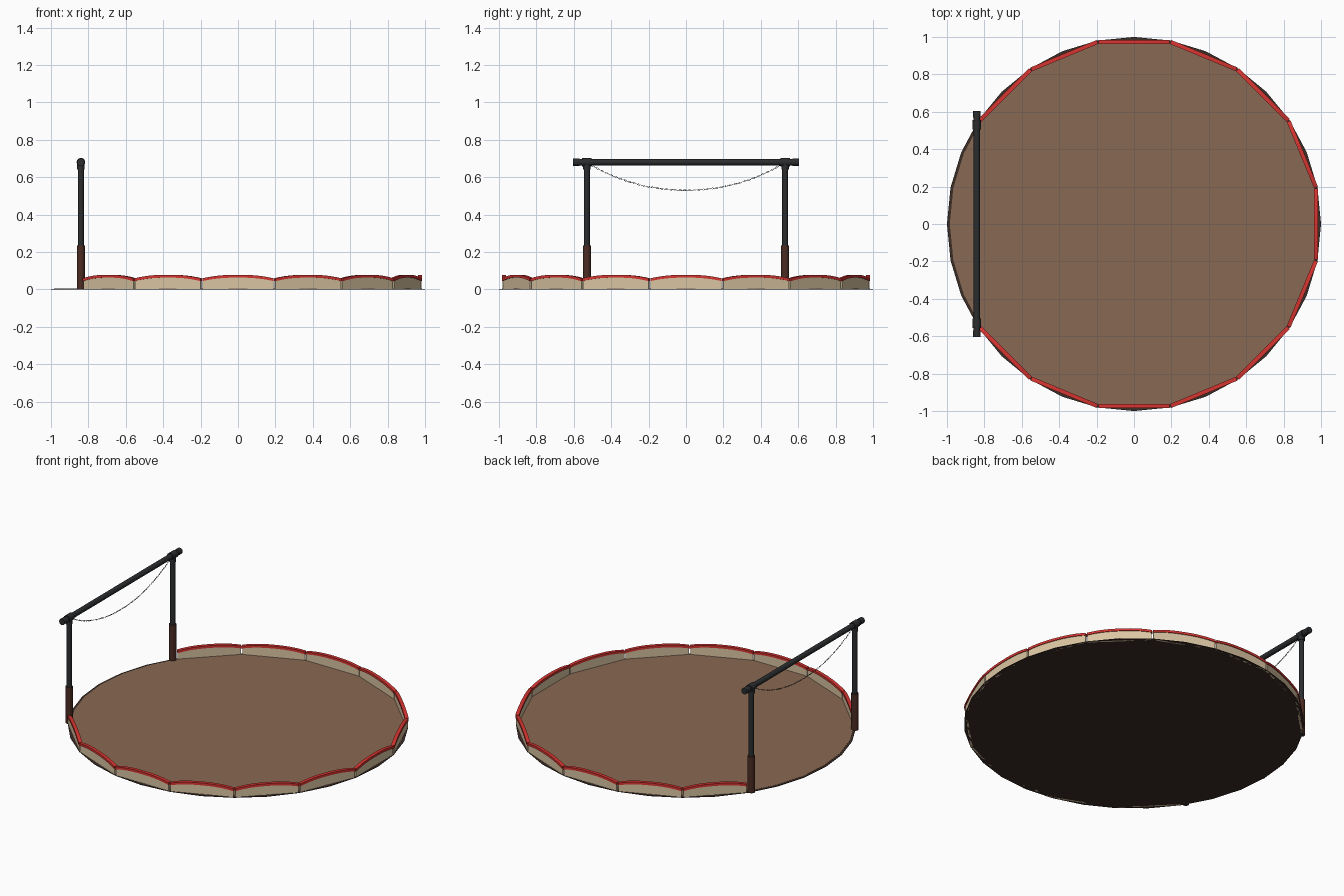
import bpy, bmesh
from math import sin, cos, pi, radians, cosh, sqrt, atan2
from mathutils import Vector, Matrix

if "Cube" in bpy.data.objects:
    bpy.data.objects.remove(bpy.data.objects["Cube"])


def material(name, rgb):
    m = bpy.data.materials.new(name)
    m.diffuse_color = (*rgb, 1)
    m.use_nodes = True
    m.node_tree.nodes["Principled BSDF"].inputs["Base Color"].default_value = m.diffuse_color
    return m


EARTH = material("earth", (0.25, 0.14, 0.085))
DARK = material("dark_earth", (0.045, 0.026, 0.02))
CREAM = material("cream", (0.70, 0.56, 0.36))
RED = material("red", (0.68, 0.035, 0.03))
IRON = material("iron", (0.024, 0.026, 0.028))
WOOD = material("wood", (0.07, 0.025, 0.016))


def add_object(name, bm, mat):
    bmesh.ops.recalc_face_normals(bm, faces=bm.faces)
    me = bpy.data.meshes.new(name)
    bm.to_mesh(me)
    bm.free()
    me.materials.append(mat)
    ob = bpy.data.objects.new(name, me)
    bpy.context.collection.objects.link(ob)
    return ob


def cylinder(name, a, b, r, sides, mat):
    a, b = Vector(a), Vector(b)
    bm = bmesh.new()
    turn = (b - a).to_track_quat('Z', 'Y').to_matrix().to_4x4()
    bmesh.ops.create_cone(bm, cap_ends=True, segments=sides, radius1=r, radius2=r,
                          depth=(b - a).length,
                          matrix=Matrix.Translation((a + b) / 2) @ turn)
    return add_object(name, bm, mat)


def arched_strip(name, half, thick, low, high, angle, mat, steps=12):
    """Solid strip between two height functions, set on a chord of the ring."""
    bm = bmesh.new()
    rows = []
    for i in range(steps + 1):
        t = 2 * i / steps - 1
        z0, z1 = low(t), high(t)
        rows.append([bm.verts.new((APOTHEM + dx * thick / 2, t * half, z))
                     for dx, z in ((-1, z0), (1, z0), (1, z1), (-1, z1))])
    for p, q in zip(rows, rows[1:]):
        for k in range(4):
            bm.faces.new((p[k], p[(k + 1) % 4], q[(k + 1) % 4], q[k]))
    bm.faces.new(rows[0])
    bm.faces.new(rows[-1])
    bmesh.ops.rotate(bm, verts=bm.verts, matrix=Matrix.Rotation(angle, 3, 'Z'))
    return add_object(name, bm, mat)


# Ground disc: dark base with an earth surface on top
def disc(name, r, z0, z1, mat):
    bm = bmesh.new()
    ring = [bm.verts.new((r * cos(i * pi / 16), r * sin(i * pi / 16), z0)) for i in range(32)]
    face = bm.faces.new(ring)
    top = bmesh.ops.extrude_face_region(bm, geom=[face])["geom"]
    bmesh.ops.translate(bm, vec=(0, 0, z1 - z0),
                        verts=[v for v in top if isinstance(v, bmesh.types.BMVert)])
    add_object(name, bm, mat)


disc("base_disc", 1.0, 0.0, 0.003, DARK)
disc("arena_floor", 0.985, 0.002, 0.004, EARTH)

# Ring of thirteen padded barrier panels, open on the left
APOTHEM = 0.974


def crest(t):
    return 0.051 + 0.019 * (1 - abs(t) ** 2.4)


for k in range(-6, 7):
    ang = k * radians(22.5)
    arched_strip("barrier_panel", 0.189, 0.012, lambda t: 0.0, crest, ang, CREAM)
    arched_strip("barrier_padding", 0.191, 0.022, lambda t: crest(t) - 0.007,
                 lambda t: crest(t) + 0.008, ang, RED)

# Gate: posts with wooden sleeves, crossbar, joints and end caps
GX, GY, GZ = -0.84, 0.53, 0.68
for s, side in ((-1, "front"), (1, "back")):
    y = s * GY
    cylinder(side + "_post", (GX, y, 0), (GX, y, GZ), 0.016, 12, IRON)
    cylinder(side + "_sleeve", (GX, y, 0), (GX, y, 0.235), 0.022, 12, WOOD)
    cylinder(side + "_joint", (GX, y - 0.025, GZ), (GX, y + 0.025, GZ), 0.023, 12, IRON)
    cylinder(side + "_post_collar", (GX, y, GZ - 0.04), (GX, y, GZ), 0.02, 12, IRON)
    cylinder(side + "_end_cap", (GX, s * 0.57, GZ), (GX, s * 0.605, GZ), 0.02, 12, IRON)
cylinder("crossbar", (GX, -0.58, GZ), (GX, 0.58, GZ), 0.017, 12, IRON)

# Hanging chain of alternating links
SAG, SPAN, N = 0.14, 0.515, 84


def hang(u):
    y = (2 * u - 1) * SPAN
    return Vector((GX, y, 0.53 + SAG * (cosh(1.2 * y / SPAN) - 1) / (cosh(1.2) - 1)))


bm = bmesh.new()
for i in range(N):
    p, q = hang(i / N), hang((i + 1) / N)
    d = q - p
    frame = (Matrix.Translation((p + q) / 2) @ Matrix.Rotation(atan2(d.z, d.y), 4, 'X')
             @ Matrix.Rotation(pi / 2 * (i % 2), 4, 'Y'))
    loops = []
    for a in range(8):
        c = Vector((0.0032 * cos(a * pi / 4), (d.length * 0.58) * sin(a * pi / 4), 0))
        out = Vector((cos(a * pi / 4), sin(a * pi / 4), 0))
        loops.append([bm.verts.new(frame @ (c + 0.0011 * (cos(b * pi / 2) * out
                      + sin(b * pi / 2) * Vector((0, 0, 1))))) for b in range(4)])
    for a in range(8):
        m, n = loops[a], loops[(a + 1) % 8]
        for b in range(4):
            bm.faces.new((m[b], m[(b + 1) % 4], n[(b + 1) % 4], n[b]))
add_object("hanging_chain", bm, IRON)

# Smooth the round parts, keep edges sharp
bpy.ops.object.select_all(action='DESELECT')
for ob in bpy.data.objects:
    if ob.data.materials[0] in (IRON, WOOD):
        ob.select_set(True)
        bpy.context.view_layer.objects.active = ob
bpy.ops.object.shade_smooth_by_angle(angle=radians(40))
